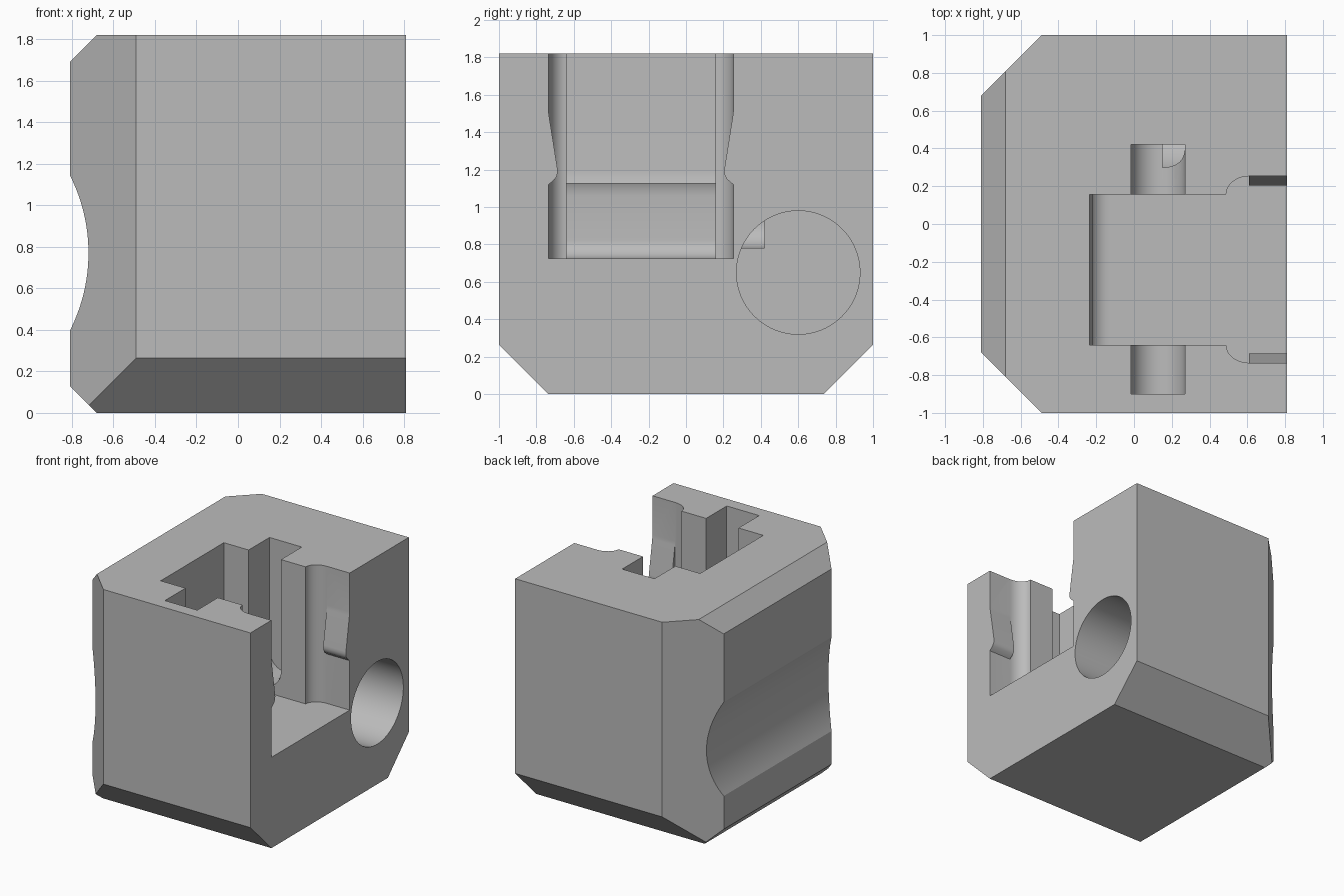
import bpy, bmesh, math
from mathutils import Vector

old = bpy.data.objects.get("Cube")
if old:
    bpy.data.objects.remove(old, do_unlink=True)

grey = bpy.data.materials.new("plain_grey")
grey.use_nodes = True
COLOR = (0.5, 0.5, 0.5, 1)
grey.diffuse_color = COLOR
for node in grey.node_tree.nodes:
    if node.type == 'BSDF_PRINCIPLED':
        node.inputs["Base Color"].default_value = COLOR


def make_object(name, bm):
    mesh = bpy.data.meshes.new(name)
    bmesh.ops.recalc_face_normals(bm, faces=bm.faces)
    bm.to_mesh(mesh)
    bm.free()
    mesh.materials.append(grey)
    obj = bpy.data.objects.new(name, mesh)
    bpy.context.collection.objects.link(obj)
    return obj


def prism(name, profile, axis, lo, hi):
    """Extrude a 2D profile along an axis between lo and hi."""
    place = {'X': lambda a, b, t: (t, a, b),
             'Y': lambda a, b, t: (a, t, b),
             'Z': lambda a, b, t: (a, b, t)}[axis]
    bm = bmesh.new()
    face = bm.faces.new([bm.verts.new(place(a, b, lo)) for a, b in profile])
    out = bmesh.ops.extrude_face_region(bm, geom=[face])
    move = Vector(place(0, 0, hi - lo))
    verts = [g for g in out["geom"] if isinstance(g, bmesh.types.BMVert)]
    bmesh.ops.translate(bm, vec=move, verts=verts)
    return make_object(name, bm)


def arc(cx, cy, rx, ry, start, end, steps):
    angles = [math.radians(start + (end - start) * i / steps) for i in range(steps + 1)]
    return [(cx + rx * math.cos(a), cy + ry * math.sin(a)) for a in angles]


def circle(cx, cy, r, steps):
    return arc(cx, cy, r, r, 0, 360, steps)[:-1]


# Main block with its bevelled edges
HX, HY, TOP = 0.81, 1.0, 1.82
bm = bmesh.new()
bmesh.ops.create_cube(bm, size=1)
for v in bm.verts:
    v.co = (v.co.x * 2 * HX, v.co.y * 2 * HY, (v.co.z + 0.5) * TOP)
bevels = [((-HX, 0, 1.69), (-1, 0, 1)), ((-HX, 0, 0.13), (-1, 0, -1))]
for s in (-1, 1):
    bevels += [((-HX, s * 0.68, 0), (-1, s, 0)), ((0, s, 0.265), (0, s, -1))]
for point, normal in bevels:
    bmesh.ops.bisect_plane(bm, geom=bm.verts[:] + bm.edges[:] + bm.faces[:],
                           plane_co=point, plane_no=normal, clear_outer=True)
    bmesh.ops.holes_fill(bm, edges=[e for e in bm.edges if e.is_boundary])
block = make_object("block", bm)

FLOOR, ABOVE = 0.725, 2.0
Y0, Y1 = -0.64, 0.157       # pocket sides
S0, S1 = -0.735, 0.253      # mouth sides
MID = (S0 + S1) / 2
cutters = []

# Shallow round groove along the left face
cutters.append(prism("groove_cutter", circle(-1.546, 0.77, 0.826, 160), 'Y', -1.2, 1.2))

# Central pocket with a rounded floor corner and a slight ridge on its far wall
pocket = [(0.55, ABOVE), (0.55, FLOOR)]
pocket += arc(-0.135, FLOOR + 0.1, 0.1, 0.1, 270, 180, 10)
pocket += [(-0.235, 1.06), (-0.231, 1.1), (-0.22, 1.125), (-0.231, 1.16),
           (-0.235, 1.2), (-0.235, ABOVE)]
cutters.append(prism("pocket_cutter", pocket, 'Y', Y0, Y1))

# Round-bottomed pivot slots on both sides of the pocket
pivot = [(0.27, ABOVE)] + arc(0.127, 0.923, 0.143, 0.143, 0, -180, 24) + [(-0.016, ABOVE)]
cutters.append(prism("pivot_slot_cutter", pivot, 'Y', -0.9, 0.42))

# Rounded inner part of the mouth
throat = arc(0.61, Y1, 0.122, S1 - Y1, 180, 90, 12)
throat += arc(0.61, Y0, 0.122, Y0 - S0, 270, 180, 12)
cutters.append(prism("throat_cutter", throat, 'Z', FLOOR, ABOVE))

# Outer part of the mouth, narrowed by a snap rib on each side
half = S1 - MID
rib = [(half, FLOOR), (half, 1.12), (half - 0.012, 1.13), (half - 0.035, 1.15),
       (half - 0.045, 1.168), (half - 0.049, 1.19), (half - 0.047, 1.21),
       (half - 0.004, 1.48), (half, 1.51), (half, ABOVE)]
mouth = [(MID + y, z) for y, z in rib] + [(MID - y, z) for y, z in reversed(rib)]
cutters.append(prism("mouth_cutter", mouth, 'X', 0.61, 1.0))

# Blind round hole in the right face
cutters.append(prism("hole_cutter", circle(0.6, 0.65, 0.33, 96), 'X', 0.15, 1.0))

# Cut the block, then drop the cutters
for cutter in cutters:
    cutter.hide_render = True
    mod = block.modifiers.new(cutter.name, 'BOOLEAN')
    mod.operation = 'DIFFERENCE'
    mod.solver = 'EXACT'
    mod.object = cutter
bpy.context.view_layer.update()
graph = bpy.context.evaluated_depsgraph_get()
cut_mesh = bpy.data.meshes.new_from_object(block.evaluated_get(graph))
block.modifiers.clear()
block.data = cut_mesh
for cutter in cutters:
    bpy.data.objects.remove(cutter, do_unlink=True)

# Smooth the curved walls and keep the edges crisp
bpy.ops.object.select_all(action='DESELECT')
block.select_set(True)
bpy.context.view_layer.objects.active = block
bpy.ops.object.shade_smooth_by_angle(angle=math.radians(25))
